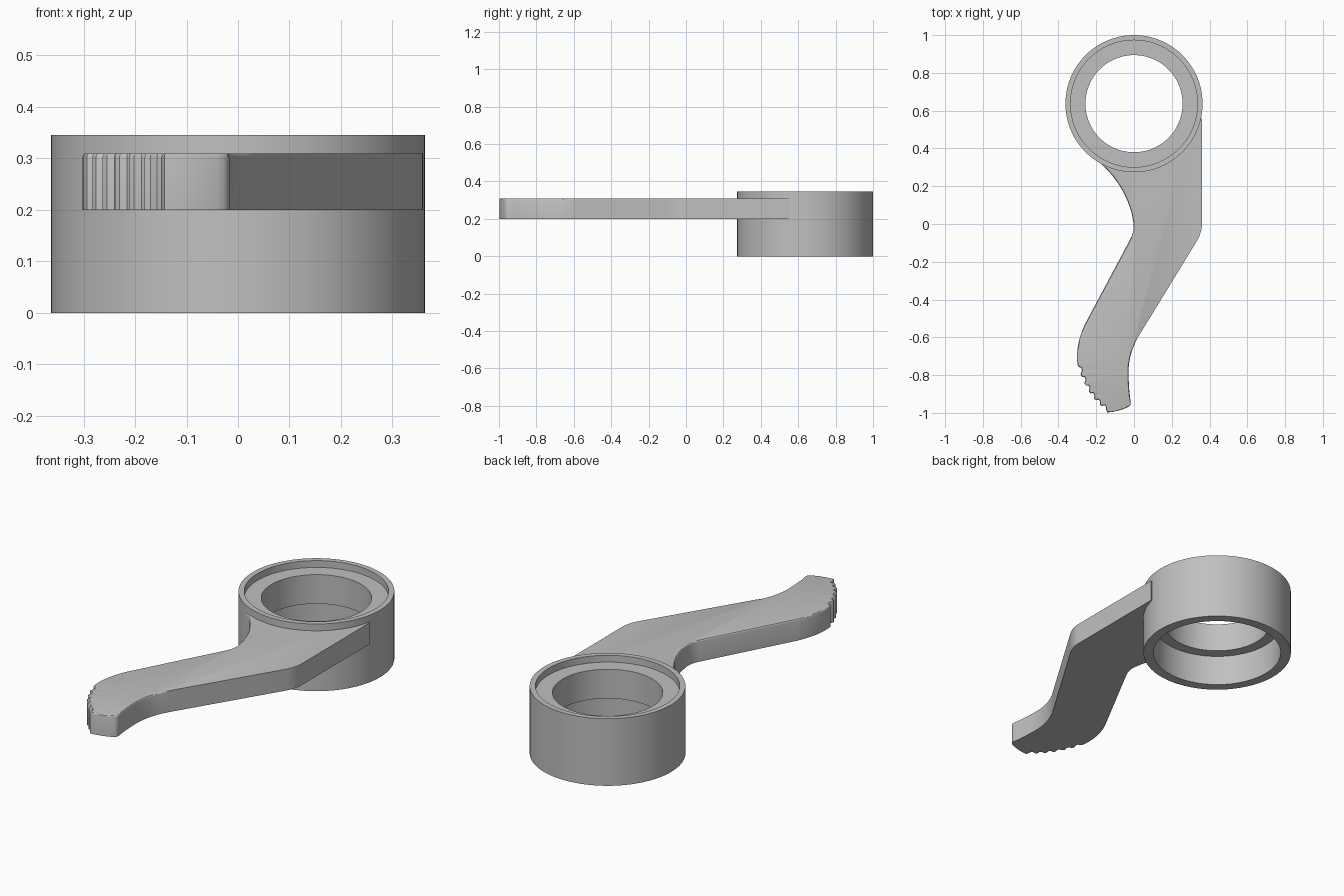
import bpy, bmesh, math
from mathutils import Vector

cube = bpy.data.objects.get("Cube")
if cube:
    bpy.data.objects.remove(cube, do_unlink=True)

GREY = (0.53, 0.53, 0.53, 1)
mat = bpy.data.materials.new("plain grey")
mat.use_nodes = True
mat.diffuse_color = GREY
mat.node_tree.nodes["Principled BSDF"].inputs["Base Color"].default_value = GREY

CENTRE = Vector((0, 0.637))
R_OUT = 0.363


def finish(name, bm, angle):
    bmesh.ops.recalc_face_normals(bm, faces=bm.faces)
    mesh = bpy.data.meshes.new(name)
    bm.to_mesh(mesh)
    bm.free()
    obj = bpy.data.objects.new(name, mesh)
    bpy.context.collection.objects.link(obj)
    mesh.materials.append(mat)
    bpy.ops.object.select_all(action='DESELECT')
    obj.select_set(True)
    bpy.context.view_layer.objects.active = obj
    bpy.ops.object.shade_smooth_by_angle(angle=math.radians(angle))
    return obj


def curve(a, ctrl, b, n=8):
    """Quadratic curve from a to b, pulled towards ctrl."""
    a, c, b = Vector(a), Vector(ctrl), Vector(b)
    return [a.lerp(c, i / n).lerp(c.lerp(b, i / n), i / n) for i in range(n + 1)]


def on_ring(deg, r):
    t = math.radians(deg)
    return CENTRE + Vector((math.cos(t), math.sin(t))) * r


# Ring: stepped wall profile spun about its axis
profile = [(R_OUT, 0), (R_OUT, 0.345), (0.336, 0.345), (0.336, 0.31),
           (0.257, 0.31), (0.257, 0.16), (0.313, 0.16), (0.313, 0)]
bm = bmesh.new()
verts = [bm.verts.new((r, CENTRE.y, z)) for r, z in profile]
edges = [bm.edges.new((verts[i - 1], verts[i])) for i in range(len(verts))]
bmesh.ops.spin(bm, geom=verts + edges, cent=(0, CENTRE.y, 0), axis=(0, 0, 1),
               angle=math.tau, steps=96, use_merge=True)
bmesh.ops.remove_doubles(bm, verts=bm.verts, dist=1e-5)
finish("ring", bm, 30)

# Lever outline, clockwise from the side tangent to the ring
outline = [Vector((0.36, 0.56)), Vector((0.36, 0.02))]
outline += curve((0.36, 0), (0.36, -0.045), (0.33, -0.095))
outline += curve((0.03, -0.585), (-0.035, -0.69), (-0.029, -0.81), 12)
outline += curve((-0.027, -0.85), (-0.024, -0.91), (-0.017, -0.94), 4)
outline += curve((-0.018, -0.953), (-0.02, -0.965), (-0.04, -0.973), 3)
outline += curve((-0.06, -0.981), (-0.1, -0.995), (-0.143, -0.998), 4)

# Serrated thumb grip: each tooth is a step in and a rounded crest
TEETH = 6
spine = curve((-0.147, -0.985), (-0.255, -0.91), (-0.300, -0.742), TEETH)
for p, q in zip(spine, spine[1:]):
    d = q - p
    inward = Vector((d.y, -d.x)).normalized()
    outline += [p, p + d * 0.3 + inward * 0.013, p + d * 0.55 + inward * 0.014,
                p + d * 0.72 + inward * 0.002]
outline.append(spine[-1])
outline += curve((-0.302, -0.70), (-0.300, -0.62), (-0.262, -0.535), 10)
outline += curve((-0.022, -0.085), (0.008, -0.03), (-0.006, 0.02))
outline += curve((-0.012, 0.055), (-0.055, 0.215), (-0.185, 0.328), 14)

# Inner end of the lever stays buried in the ring wall
outline += [on_ring(a, 0.345) for a in range(-118, -11, 4)]

bm = bmesh.new()
base = bm.faces.new([bm.verts.new((p.x, p.y, 0.2)) for p in outline])
top = bmesh.ops.extrude_face_region(bm, geom=[base], use_keep_orig=True)["geom"]
top_verts = [g for g in top if isinstance(g, bmesh.types.BMVert)]
bmesh.ops.translate(bm, verts=top_verts, vec=(0, 0, 0.11))
bmesh.ops.recalc_face_normals(bm, faces=bm.faces)


def softened(e):
    """Upper rim of the thumb end and of the left side."""
    m = (e.verts[0].co + e.verts[1].co) / 2
    if min(v.co.z for v in e.verts) < 0.3:
        return False
    buried = (m.xy - CENTRE).length < 0.36
    return not buried and (m.y < -0.6 or m.x < 0.005)


bmesh.ops.bevel(bm, geom=[e for e in bm.edges if softened(e)], offset=0.007,
                segments=3, profile=0.5, affect='EDGES', clamp_overlap=False)
finish("lever", bm, 30)
